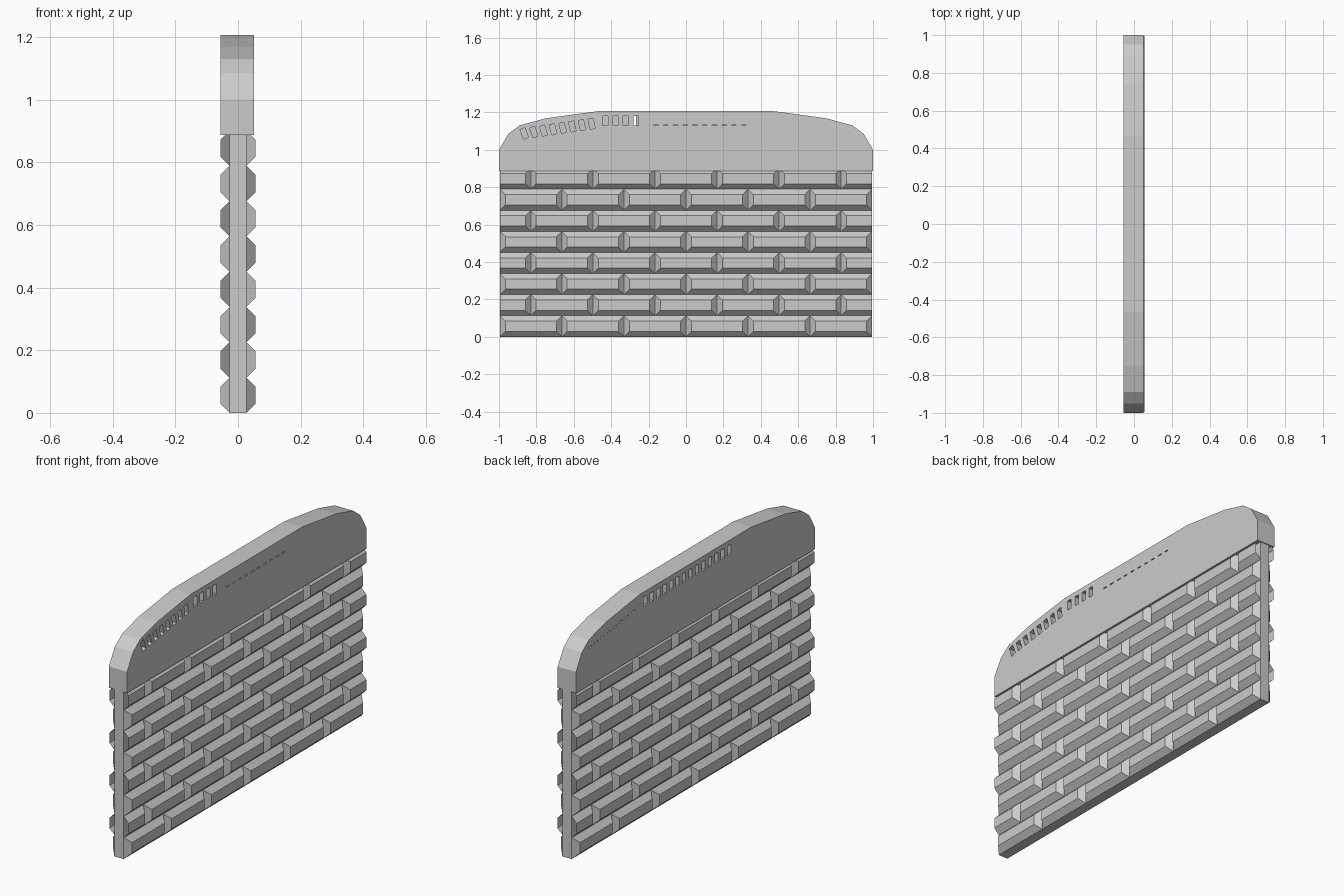
import bpy, bmesh, math
from mathutils import Matrix

if "Cube" in bpy.data.objects:
    bpy.data.objects.remove(bpy.data.objects["Cube"])

CORE, OUT, BEV = 0.027, 0.056, 0.029
ROW_H, PITCH, HALF = 0.1127, 0.332, 0.995


def finish(bm, name):
    me = bpy.data.meshes.new(name)
    bm.to_mesh(me)
    bm.free()
    ob = bpy.data.objects.new(name, me)
    bpy.context.collection.objects.link(ob)
    return ob


def add_box(bm, centre, size, tilt=0.0):
    m = (Matrix.Translation(centre) @ Matrix.Rotation(tilt, 4, 'X')
         @ Matrix.Diagonal((*size, 1)))
    bmesh.ops.create_cube(bm, size=1, matrix=m)


def add_brick(bm, side, y0, y1, z0, z1):
    """Bevelled brick face on one side; half bricks at the wall ends stay open."""
    cut_l, cut_r = y0 < -HALF - 0.01, y1 > HALF + 0.01
    y0, y1 = max(y0, -HALF), min(y1, HALF)
    a, b = y0 + (0 if cut_l else BEV), y1 - (0 if cut_r else BEV)
    base = [bm.verts.new((side * CORE, y, z)) for y, z in
            ((y0, z0), (y1, z0), (y1, z1), (y0, z1))]
    top = [bm.verts.new((side * OUT, y, z)) for y, z in
           ((a, z0 + BEV), (b, z0 + BEV), (b, z1 - BEV), (a, z1 - BEV))]
    faces = [top]
    for i in range(4):
        if (i == 1 and cut_r) or (i == 3 and cut_l):
            continue
        j = (i + 1) % 4
        faces.append([base[i], base[j], top[j], top[i]])
    for f in faces:
        bm.faces.new(f if side > 0 else f[::-1])


# Mortar core
bm = bmesh.new()
add_box(bm, (0, 0, 0.445), (2 * CORE, 2 * HALF, 0.89))
finish(bm, "wall_core")

# Running-bond brick courses on both sides
bm = bmesh.new()
for row in range(8):
    odd = row % 2
    start = -3 * PITCH - (PITCH / 2 if odd else 0)
    for k in range(7 if odd else 6):
        y = start + k * PITCH
        for side in (1, -1):
            add_brick(bm, side, y, y + PITCH, row * ROW_H, (row + 1) * ROW_H)
finish(bm, "brick_courses")

# Arched coping: half profile mirrored, then extruded through the thickness
half = [(1, 0.887), (1, 1.0), (0.95, 1.085), (0.89, 1.13), (0.75, 1.168), (0.465, 1.207)]
profile = half + [(-y, z) for y, z in reversed(half)]
bm = bmesh.new()
face = bm.faces.new([bm.verts.new((-0.056, y, z)) for y, z in profile])
ext = bmesh.ops.extrude_face_region(bm, geom=[face])
bmesh.ops.translate(bm, vec=(0.107, 0, 0),
                    verts=[v for v in ext['geom'] if isinstance(v, bmesh.types.BMVert)])
bmesh.ops.recalc_face_normals(bm, faces=bm.faces)
coping = finish(bm, "coping")

# Slots let into the coping on the +x side
right = bmesh.new()
for i in range(8):
    t = i / 7
    add_box(right, (0.03, -0.865 + 0.36 * t, 1.087 + 0.052 * t), (0.08, 0.028, 0.055),
            math.radians(20 - 9 * t))
for i in range(4):
    add_box(right, (0.03, -0.43 + 0.054 * i, 1.155), (0.08, 0.027, 0.052))
for i in range(10):
    add_box(right, (0.05, -0.16 + 0.052 * i, 1.131), (0.04, 0.025, 0.005))

# Slots on the -x side
left = bmesh.new()
for i in range(14):
    add_box(left, (-0.035, 0.42 - 0.054 * i, 1.155), (0.08, 0.027, 0.05))
for i in range(8):
    t = i / 7
    add_box(left, (-0.05, 0.88 - 0.36 * t, 1.085 + 0.05 * t), (0.04, 0.025, 0.008),
            math.radians(-12))

for bm_cut in (right, left):
    cutter = finish(bm_cut, "slot_cutter")
    cutter.hide_render = True
    mod = coping.modifiers.new("slots", 'BOOLEAN')
    mod.operation, mod.solver, mod.object = 'DIFFERENCE', 'EXACT', cutter
    bpy.context.view_layer.objects.active = coping
    bpy.ops.object.modifier_apply(modifier=mod.name)
    bpy.data.objects.remove(cutter)
